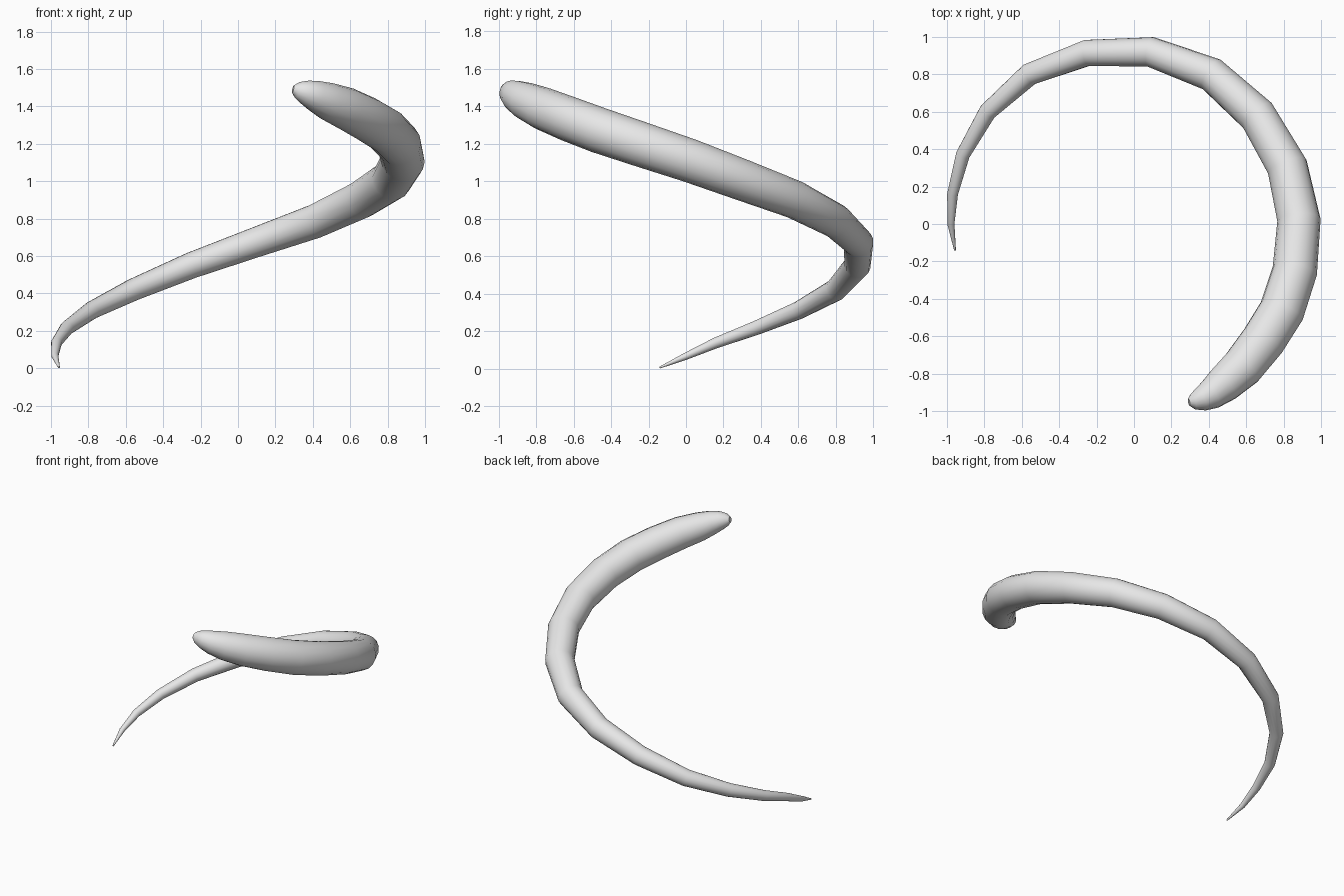
import bpy

cube = bpy.data.objects.get("Cube")
if cube:
    bpy.data.objects.remove(cube, do_unlink=True)

# Pale grey surface
grey = bpy.data.materials.new("pale_grey")
grey.use_nodes = True
colour = (0.8, 0.8, 0.8, 1)
grey.diffuse_color = colour
grey.node_tree.nodes["Principled BSDF"].inputs["Base Color"].default_value = colour

# Centre line of the rising spiral: x, y, z, radius
path = [
    (-.957, -.14, .005, .005), (-.979, 0, .066, .019), (-.97, .16, .137, .029),
    (-.915, .37, .215, .038), (-.783, .60, .31, .048), (-.56, .80, .42, .06),
    (-.25, .915, .55, .071), (.09, .92, .672, .081), (.415, .80, .787, .092),
    (.66, .58, .902, .102), (.82, .305, 1.005, .11), (.882, .02, 1.11, .116),
    (.86, -.25, 1.20, .12), (.79, -.465, 1.272, .122), (.69, -.625, 1.332, .12),
    (.58, -.765, 1.388, .114), (.48, -.855, 1.428, .101), (.41, -.91, 1.457, .083),
    (.36, -.935, 1.475, .066), (.318, -.948, 1.487, .045), (.294, -.953, 1.493, .02),
]

# Tapered round tube swept along the line
curve = bpy.data.curves.new("spiral_horn", "CURVE")
curve.dimensions = "3D"
curve.bevel_depth = 1
curve.bevel_resolution = 6
curve.use_fill_caps = True
spline = curve.splines.new("POLY")
spline.points.add(len(path) - 1)
for point, (x, y, z, r) in zip(spline.points, path):
    point.co = (x, y, z, 1)
    point.radius = r
curve.materials.append(grey)

horn = bpy.data.objects.new("spiral_horn", curve)
bpy.context.collection.objects.link(horn)
bpy.ops.object.select_all(action="DESELECT")
horn.select_set(True)
bpy.context.view_layer.objects.active = horn
bpy.ops.object.convert(target="MESH")
bpy.ops.object.shade_smooth()
